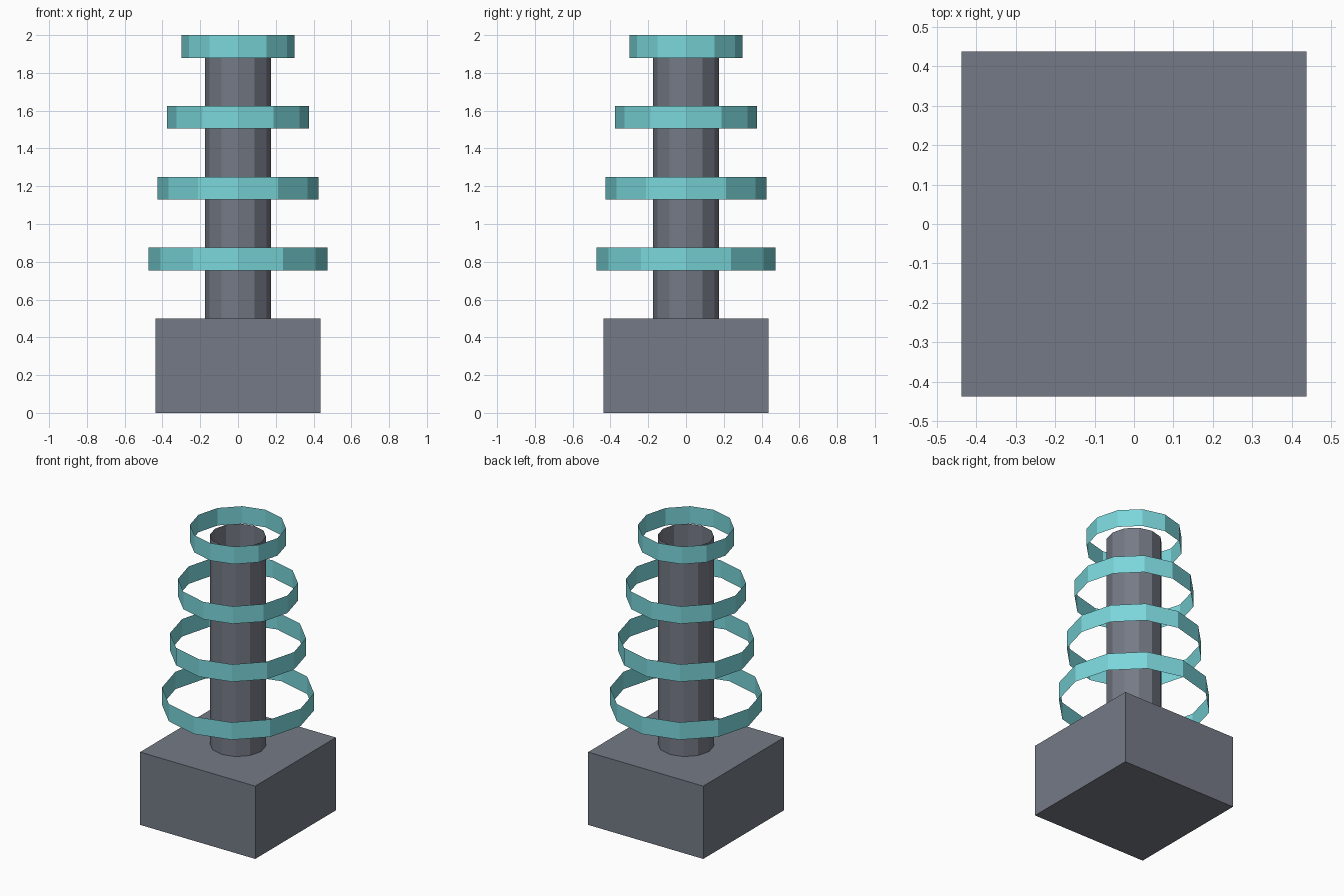
import bpy

if "Cube" in bpy.data.objects:
    bpy.data.objects.remove(bpy.data.objects["Cube"])

SIDES = 12


def srgb(r, g, b):
    def lin(c):
        c /= 255
        return c / 12.92 if c <= 0.04045 else ((c + 0.055) / 1.055) ** 2.4
    return (lin(r), lin(g), lin(b), 1.0)


def material(name, rgb):
    mat = bpy.data.materials.new(name)
    mat.diffuse_color = srgb(*rgb)
    mat.use_nodes = True
    mat.node_tree.nodes["Principled BSDF"].inputs["Base Color"].default_value = mat.diffuse_color
    return mat


def tube(name, radius, z0, z1, mat):
    """Open-ended, thin-walled faceted tube standing between two heights."""
    bpy.ops.mesh.primitive_cylinder_add(
        vertices=SIDES, radius=radius, depth=z1 - z0,
        end_fill_type='NOTHING', location=(0, 0, (z0 + z1) / 2))
    obj = bpy.context.object
    obj.name = name
    obj.data.materials.append(mat)
    return obj


grey = material("slate_grey", (117, 122, 134))
teal = material("pale_teal", (122, 214, 218))

# Square block base
bpy.ops.mesh.primitive_cube_add(size=1, location=(0, 0, 0.25))
base = bpy.context.object
base.name = "base_block"
base.scale = (0.875, 0.875, 0.5)
bpy.ops.object.transform_apply(location=False, rotation=False, scale=True)
base.data.materials.append(grey)

# Central hollow column, ending halfway up the top ring
tube("column", 0.175, 0.5, 1.9375, grey)

# Floating rings, shrinking towards the top
for i, radius in enumerate((0.475, 0.425, 0.375, 0.3)):
    z = 0.755 + 0.375 * i if i < 3 else 1.88
    tube(f"ring_{i + 1}", radius, z, z + 0.12, teal)
